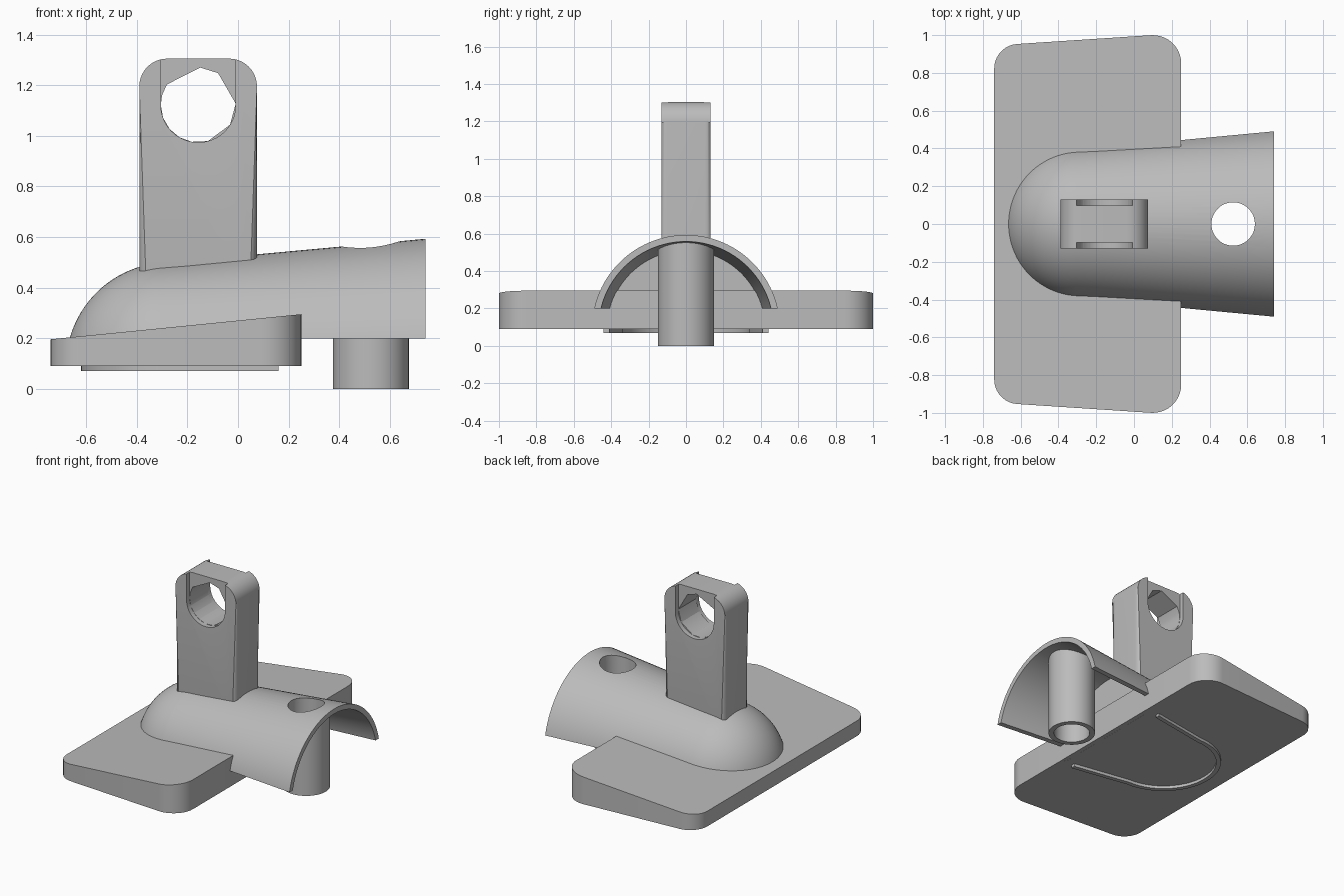
import bpy, bmesh, math
from mathutils import Vector

cube = bpy.data.objects.get("Cube")
if cube:
    bpy.data.objects.remove(cube, do_unlink=True)

grey = bpy.data.materials.new("plain grey")
grey.use_nodes = True
colour = (0.5, 0.5, 0.5, 1)
grey.diffuse_color = colour
grey.node_tree.nodes["Principled BSDF"].inputs["Base Color"].default_value = colour


def finish(name, bm):
    """Turn a bmesh into a named object."""
    bmesh.ops.recalc_face_normals(bm, faces=bm.faces)
    mesh = bpy.data.meshes.new(name)
    bm.to_mesh(mesh)
    bm.free()
    mesh.materials.append(grey)
    ob = bpy.data.objects.new(name, mesh)
    bpy.context.collection.objects.link(ob)
    return ob


def arc(cx, cy, r, start, end, steps):
    angles = [math.radians(start + (end - start) * i / steps) for i in range(steps + 1)]
    return [(cx + r * math.cos(a), cy + r * math.sin(a)) for a in angles]


def rounded(corners, steps=10):
    """Outline from (x, y, radius) corners."""
    out = []
    for i, (x, y, r) in enumerate(corners):
        p = Vector((x, y))
        if r == 0:
            out.append((x, y))
            continue
        a = (Vector(corners[i - 1][:2]) - p).normalized()
        b = (Vector(corners[(i + 1) % len(corners)][:2]) - p).normalized()
        half = a.angle(b) / 2
        c = p + (a + b).normalized() * r / math.sin(half)
        s, e = p + a * r / math.tan(half) - c, p + b * r / math.tan(half) - c
        a0 = math.atan2(s.y, s.x)
        turn = (math.atan2(e.y, e.x) - a0 + math.pi) % math.tau - math.pi
        out += arc(c.x, c.y, r, math.degrees(a0), math.degrees(a0 + turn), steps)
    return out


def prism(name, outline, low, high, axis="z", rim=0, slope=0):
    """Extrude an outline along an axis, with optional rounded rims."""
    bm = bmesh.new()

    def ring(w, k):
        rows = [(u, v, w + k * u) if axis == "z" else (u, w, v) for u, v in outline]
        return [bm.verts.new(c) for c in rows]

    lo, hi = ring(low, 0), ring(high, slope)
    caps = [bm.faces.new(lo), bm.faces.new(hi)]
    for i in range(len(lo)):
        bm.faces.new((lo[i - 1], lo[i], hi[i], hi[i - 1]))
    if rim:
        edges = [e for f in caps for e in f.edges]
        bmesh.ops.bevel(bm, geom=edges, offset=rim, segments=6, profile=0.5, affect="EDGES")
    return finish(name, bm)


def box(name, x0, x1, y, z0, z1):
    return prism(name, [(x0, -y), (x1, -y), (x1, y), (x0, y)], z0, z1)


def cut(ob, cutters):
    """Subtract the cutters from an object."""
    for c in cutters:
        c.hide_render = True
        mod = ob.modifiers.new("cut", "BOOLEAN")
        mod.operation = "DIFFERENCE"
        mod.solver = "EXACT"
        mod.object = c
        bpy.context.view_layer.objects.active = ob
        bpy.ops.object.modifier_apply(modifier=mod.name)


# Wedge-shaped base plate
plate = prism("base_plate", rounded([(-0.74, -0.945, 0.13), (0.25, -1.01, 0.15),
                                     (0.25, 1.01, 0.15), (-0.74, 0.945, 0.13)]),
              0.09, 0.27, rim=0.05, slope=0.1)

# Domed shell: rounded nose, widening barrel, hollow rear
axis_z, nose_x, nose_r, taper, wall = 0.09, -0.27, 0.41, 0.092, 0.035


def barrel(x):
    return nose_r + taper * (x - nose_x)


profile = arc(nose_x, 0, nose_r, 180, 95, 24)
profile += [(x, barrel(x)) for x in (-0.2, 0.74)]
profile += [(x, barrel(x) - wall) for x in (0.74, 0.22)] + [(0.22, 0)]
bm = bmesh.new()
verts = [bm.verts.new((x, 0, axis_z + r)) for x, r in profile]
edges = [bm.edges.new(pair) for pair in zip(verts, verts[1:])]
bmesh.ops.spin(bm, geom=verts + edges, cent=(0, 0, axis_z), axis=(1, 0, 0),
               angle=math.tau, steps=96, use_duplicate=False)
bmesh.ops.remove_doubles(bm, verts=bm.verts, dist=0.0005)
shell = finish("shell", bm)

# Hollow peg with a sloping top hidden in the shell
peg_x = 0.525
peg = prism("peg", arc(peg_x, 0, 0.15, 0, 352.5, 47), 0, 0.54 - taper * peg_x, slope=taper)

peg_bore = prism("peg_bore", arc(peg_x, 0, 0.115, 0, 352.5, 47), -0.2, 1)
trims = [box("trim_front", -1, 0.16, 1.1, -1, 0.1),
         box("trim_middle", 0.159, 1, 1.2, -1, 0.0895),
         box("trim_rear", 0.25, 1.1, 1.3, -1.1, 0.2)]
cut(shell, trims + [peg_bore])
cut(peg, [peg_bore])

# Upright post with rounded shoulders
post = prism("post", rounded([(-0.39, 0.3, 0), (0.075, 0.3, 0),
                              (0.075, 1.305, 0.11), (-0.39, 1.305, 0.11)]),
             -0.13, 0.13, axis="y", rim=0.03)

# Faceted eye through the post, with a slot open to the top on each side
eye_x, eye_z, eye_r = -0.157, 1.122, 0.148
facets = [87, 58, 2, -32, -75, -100, -120, -140, -160, -180, -195, -213]
eye = prism("eye_bore", [arc(eye_x, eye_z, eye_r, a, a, 1)[0] for a in facets],
            -0.3, 0.3, axis="y")
slot = arc(eye_x, eye_z, eye_r, 180, 360, 32)
slot += [(eye_x + eye_r, 1.5), (eye_x - eye_r, 1.5)]
slots = [prism("eye_slot", slot, *sorted((s * 0.097, s * 0.25)), axis="y") for s in (-1, 1)]
cut(post, slots + [eye])

# Thin U-shaped rib under the plate
outer = [(0.16, -0.44)] + arc(-0.25, 0, 0.37, 270, 90, 32) + [(0.16, 0.44)]
inner = [(0.16, 0.41)] + arc(-0.25, 0, 0.34, 90, 270, 32) + [(0.16, -0.41)]
rib = prism("underside_rib", outer + inner, 0.07, 0.1)

for helper in trims + slots + [eye, peg_bore]:
    bpy.data.objects.remove(helper, do_unlink=True)

# Smooth shading with sharp edges kept
bpy.ops.object.select_all(action="DESELECT")
for ob in (plate, shell, peg, post, rib):
    ob.select_set(True)
    bpy.context.view_layer.objects.active = ob
bpy.ops.object.shade_smooth_by_angle(angle=math.radians(30))
